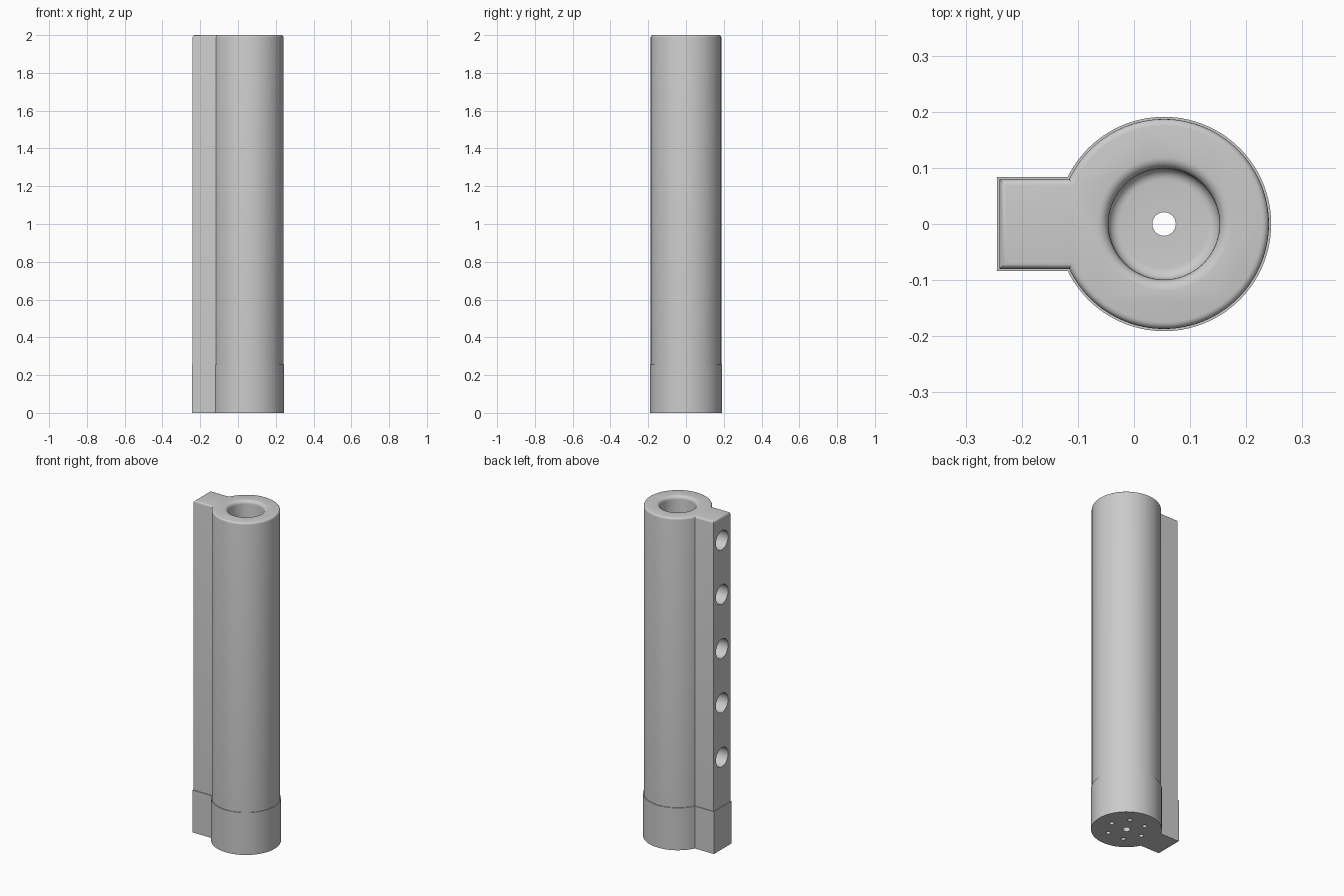
import bpy, bmesh
from math import pi, sin, cos, asin
from mathutils import Matrix

if "Cube" in bpy.data.objects:
    bpy.data.objects.remove(bpy.data.objects["Cube"])

AXIS_X = 0.0535      # tube axis
STEP_Z = 0.255       # top of the collar
BORE = 0.099
FLOOR_Z = 0.10

grey = bpy.data.materials.new("light grey")
grey.use_nodes = True
grey.diffuse_color = (0.6, 0.6, 0.6, 1)
grey.node_tree.nodes["Principled BSDF"].inputs["Base Color"].default_value = (0.6, 0.6, 0.6, 1)


def make_object(name, bm):
    bmesh.ops.recalc_face_normals(bm, faces=bm.faces[:])
    mesh = bpy.data.meshes.new(name)
    bm.to_mesh(mesh)
    bm.free()
    mesh.materials.append(grey)
    obj = bpy.data.objects.new(name, mesh)
    bpy.context.collection.objects.link(obj)
    return obj


def keyhole_prism(name, radius, half_width, end_x, z0, z1, round_top=0):
    """Round tube outline with a square rib towards -x, extruded upwards."""
    start = pi - asin(half_width / radius)
    n = 96
    points = [(end_x, half_width), (end_x, -half_width)]
    for i in range(n + 1):
        a = -start + 2 * start * i / n
        points.append((AXIS_X + radius * cos(a), radius * sin(a)))
    bm = bmesh.new()
    base = bm.faces.new([bm.verts.new((x, y, z0)) for x, y in points])
    moved = bmesh.ops.extrude_face_region(bm, geom=[base], use_keep_orig=True)["geom"]
    verts = [g for g in moved if isinstance(g, bmesh.types.BMVert)]
    bmesh.ops.translate(bm, verts=verts, vec=(0, 0, z1 - z0))
    bmesh.ops.recalc_face_normals(bm, faces=bm.faces[:])
    if round_top:
        rim = [e for e in bm.edges if all(v.co.z > z1 - 0.001 for v in e.verts)]
        bmesh.ops.bevel(bm, geom=rim, offset=round_top, segments=4,
                        profile=0.5, affect='EDGES')
    return make_object(name, bm)


def lathe_cutter(name, profile):
    bm = bmesh.new()
    verts = [bm.verts.new((r, 0, z)) for r, z in profile]
    edges = [bm.edges.new(pair) for pair in zip(verts, verts[1:])]
    bmesh.ops.spin(bm, geom=verts + edges, cent=(0, 0, 0), axis=(0, 0, 1),
                   angle=2 * pi, steps=72, use_merge=True)
    bmesh.ops.remove_doubles(bm, verts=bm.verts[:], dist=0.00001)
    bmesh.ops.translate(bm, verts=bm.verts[:], vec=(AXIS_X, 0, 0))
    return make_object(name, bm)


def drill(name, radius, length, matrix):
    bm = bmesh.new()
    bmesh.ops.create_cone(bm, cap_ends=True, segments=32, radius1=radius,
                          radius2=radius, depth=length, matrix=matrix)
    return make_object(name, bm)


def cut(target, cutters):
    for c in cutters:
        mod = target.modifiers.new("cut", 'BOOLEAN')
        mod.operation = 'DIFFERENCE'
        mod.solver = 'EXACT'
        mod.object = c
    bpy.context.view_layer.update()
    graph = bpy.context.evaluated_depsgraph_get()
    mesh = bpy.data.meshes.new_from_object(target.evaluated_get(graph))
    target.modifiers.clear()
    target.data = mesh


# Main tube and the slightly wider collar at the foot
body = keyhole_prism("tube_body", 0.187, 0.08, -0.24, STEP_Z, 2.0, round_top=0.012)
collar = keyhole_prism("foot_collar", 0.191, 0.084, -0.2445, 0, STEP_Z)

# Bore with a rounded floor edge and a rounded lip
R = 0.02
quarter = [i * pi / 12 for i in range(7)]
profile = [(0, FLOOR_Z)]
profile += [(BORE - R + R * sin(a), FLOOR_Z + R - R * cos(a)) for a in quarter]
profile += [(BORE + R - R * cos(a), 2 - R + R * sin(a)) for a in quarter]
profile += [(BORE + R, 2.05), (0, 2.05)]
bore = lathe_cutter("bore_cutter", profile)

# Drain hole and ring of blind screw holes in the foot
foot_drills = [drill("drain_cutter", 0.021, 0.4, Matrix.Translation((AXIS_X, 0, 0)))]
for i in range(6):
    a = i * pi / 3
    place = Matrix.Translation((AXIS_X + 0.104 * cos(a), 0.104 * sin(a), 0))
    foot_drills.append(drill("screw_cutter", 0.013, 0.12, place))

# Row of side ports through the rib into the bore
ports = []
for i in range(5):
    place = Matrix.Translation((-0.16, 0, 0.551 + 0.327 * i)) @ Matrix.Rotation(pi / 2, 4, 'Y')
    ports.append(drill("port_cutter", 0.058, 0.36, place))

cut(body, [bore] + ports)
cut(collar, [bore] + foot_drills)
for c in [bore] + foot_drills + ports:
    bpy.data.objects.remove(c)

# Smooth shading with sharp edges kept
bpy.ops.object.select_all(action='DESELECT')
for obj in (body, collar):
    obj.select_set(True)
bpy.context.view_layer.objects.active = body
bpy.ops.object.shade_smooth_by_angle(angle=pi / 6)
